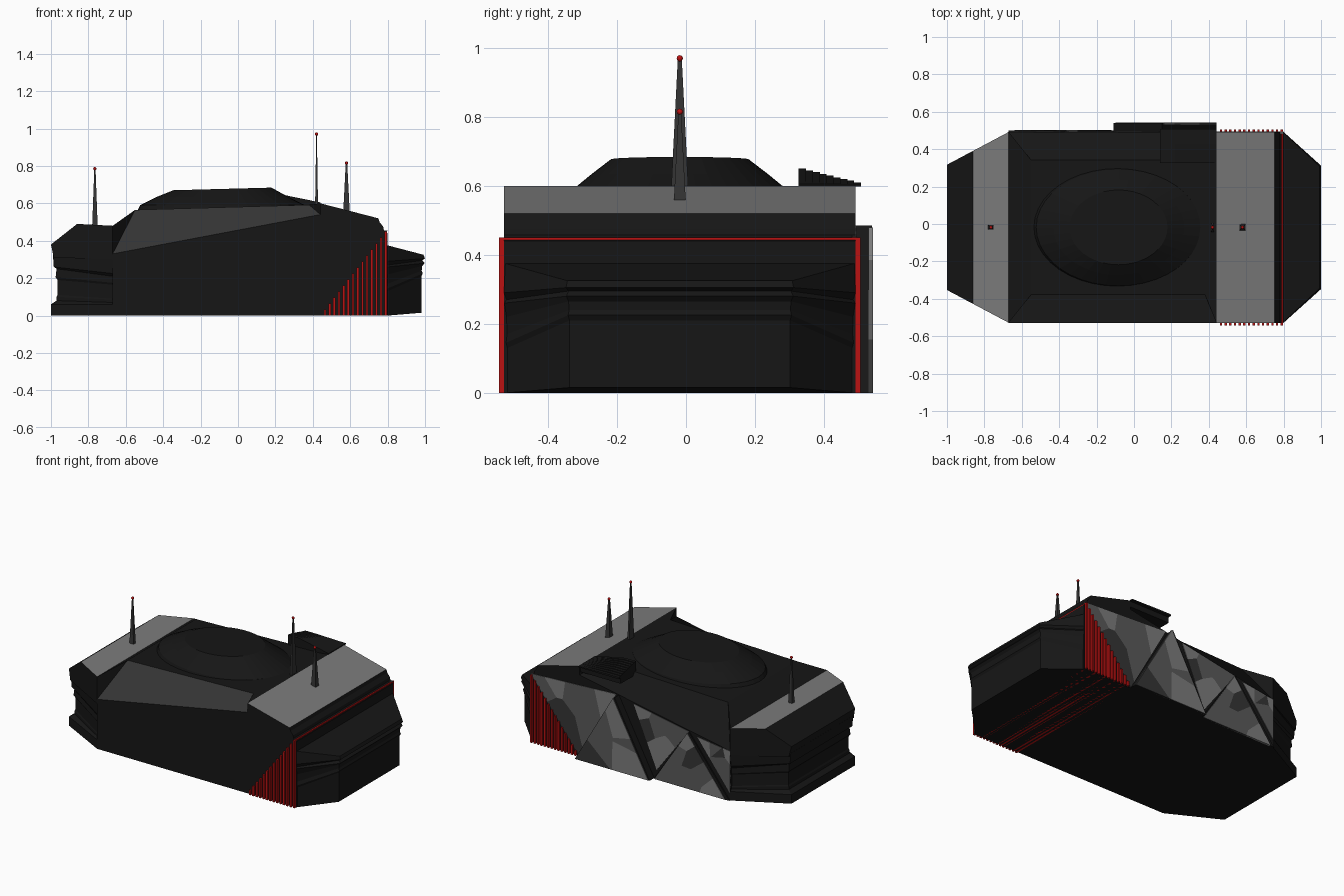
import bpy, bmesh, math, random
from mathutils import Vector

if "Cube" in bpy.data.objects:
    bpy.data.objects.remove(bpy.data.objects["Cube"])

random.seed(4)
Y_SHIFT = -0.018   # hull sits slightly forward because of the rear buttress


def material(name, rgb):
    m = bpy.data.materials.new(name)
    m.diffuse_color = (*rgb, 1)
    m.use_nodes = True
    m.node_tree.nodes["Principled BSDF"].inputs["Base Color"].default_value = m.diffuse_color
    return m


BLACK = material("black_cladding", (0.008, 0.008, 0.008))
LIGHT = material("light_stone", (0.2, 0.2, 0.2))
MID = material("mid_stone", (0.1, 0.1, 0.1))
DARK = material("dark_stone", (0.035, 0.035, 0.035))
RED = material("red_light", (0.5, 0.006, 0.006))


def make(name, verts, faces, mats, idx=None):
    bm = bmesh.new()
    vs = [bm.verts.new(v) for v in verts]
    for k, f in enumerate(faces):
        face = bm.faces.new([vs[i] for i in f])
        face.material_index = idx[k] if idx else 0
    bmesh.ops.recalc_face_normals(bm, faces=bm.faces)
    me = bpy.data.meshes.new(name)
    bm.to_mesh(me)
    bm.free()
    for m in mats:
        me.materials.append(m)
    ob = bpy.data.objects.new(name, me)
    ob.location.y = Y_SHIFT
    bpy.context.collection.objects.link(ob)
    return ob


def extrude_y(name, prof, lo, hi, mats, special=()):
    """Side profile (x, z) swept in y; lo/hi are functions of x."""
    n = len(prof)
    verts = [(x, lo(x), z) for x, z in prof] + [(x, hi(x), z) for x, z in prof]
    faces = [(i, (i + 1) % n, n + (i + 1) % n, n + i) for i in range(n)]
    idx = [1 if i in special else 0 for i in range(n)] + [0, 0]
    faces += [tuple(range(n)), tuple(range(n, 2 * n))]
    return make(name, verts, faces, mats, idx)


def loft_end(name, xj, xe, he, rings):
    """Tapered end wing from rings of (z at tip, z at joint, inset)."""
    s = 1 if xe > xj else -1
    verts, faces = [], []
    for ze, zj, i in rings:
        verts += [(xj, -.51 + i * .5, zj), (xe - s * i, -he + i * .5, ze),
                  (xe - s * i, he - i * .5, ze), (xj, .51 - i * .5, zj)]
    for r in range(len(rings) - 1):
        for k in range(4):
            a, b = r * 4 + k, r * 4 + (k + 1) % 4
            faces.append((a, b, b + 4, a + 4))
    e = len(verts) - 4
    faces += [(0, 1, 2, 3), (e, e + 1, e + 2, e + 3)]
    return make(name, verts, faces, [BLACK])


def box(name, x0, x1, y0, y1, z0, z1, mat):
    return extrude_y(name, [(x0, z0), (x1, z0), (x1, z1), (x0, z1)],
                     lambda x: y0, lambda x: y1, [mat])


# central hall with sloped roof edges; the front slope is paler
side = [(-.67, .51, 0), (.44, .51, 0), (-.67, .51, .33), (.44, .51, .54),
        (-.55, .36, .565), (.38, .36, .592), (-.67, .51, .48), (.44, .51, .60)]
verts = [(x, -y, z) for x, y, z in side] + side
faces, idx = [], []
for o in (0, 8):
    faces += [(o, o + 1, o + 3, o + 2), (o + 2, o + 3, o + 5, o + 4),
              (o + 2, o + 4, o + 6), (o + 3, o + 7, o + 5)]
    idx += [0, 0 if o else 1, 0, 0]
faces += [(4, 5, 13, 12), (6, 4, 12, 14), (5, 7, 15, 13), (0, 1, 9, 8),
          (0, 2, 6, 14, 10, 8), (1, 3, 7, 15, 11, 9)]
idx += [0] * 6
make("central_hall", verts, faces, [BLACK, DARK], idx)

# right block with the pale roof band
extrude_y("right_block", [(.44, 0), (.8, 0), (.8, .44), (.78, .457), (.776, .475),
                          (.757, .50), (.75, .52), (.44, .60)],
          lambda x: -.51, lambda x: .51, [BLACK, LIGHT], {6})

# left wing: pale band and sloping tip above, stepped tiers below
half = lambda x: .51 - .175 * (-x - .67) / .33
extrude_y("left_wing_roof", [(-.67, .3), (-.985, .31), (-1, .38), (-.86, .49), (-.67, .48)],
          lambda x: -half(x), half, [BLACK, LIGHT], {3})
loft_end("left_wing_tiers", -.67, -1, .335,
         [(0, 0, 0), (.06, .06, 0), (.08, .07, .03), (.10, .085, .03), (.11, .09, .035),
          (.19, .165, .035), (.205, .175, .025), (.25, .21, .03), (.26, .225, .015),
          (.33, .32, .01)])

# right wing tiers
loft_end("right_wing_tiers", .8, 1, .33,
         [(.015, 0, .02), (.21, .13, .02), (.225, .145, .012), (.24, .17, .018),
          (.265, .22, .015), (.28, .26, .002), (.295, .27, .015), (.305, .29, 0),
          (.325, .375, .008)])

# oval roof dome
N = 40
rings = [(.46, .325, .55), (.44, .31, .59), (.35, .255, .635), (.262, .2, .677)]
verts, faces = [], []
for rx, ry, z in rings:
    for k in range(N):
        a = 2 * math.pi * k / N
        tilt = .007 * math.cos(a) if z > .67 else 0
        verts.append((-.083 + rx * math.cos(a), ry * math.sin(a), z + tilt))
for r in range(len(rings) - 1):
    faces += [(r * N + k, r * N + (k + 1) % N, (r + 1) * N + (k + 1) % N, (r + 1) * N + k)
              for k in range(N)]
faces.append(tuple(range((len(rings) - 1) * N, len(rings) * N)))
make("roof_dome", verts, faces, [BLACK])


def clip(poly, p, n):
    """Keep the part of a polygon where (v - p) . n <= 0."""
    out = []
    for a, b in zip(poly, poly[1:] + poly[:1]):
        da, db = (a - p).dot(n), (b - p).dot(n)
        if da <= 0:
            out.append(a)
        if da * db < 0:
            out.append(a + (b - a) * (da / (da - db)))
    return out


def mosaic(name, corners, y0, y1, count):
    """Irregular stone panels filling a triangle on the rear wall."""
    a, b, c = (Vector(p) for p in corners)
    seeds = []
    for _ in range(count):
        u, v = random.random(), random.random()
        if u + v > 1:
            u, v = 1 - u, 1 - v
        seeds.append(a + (b - a) * u + (c - a) * v)
    for k, s in enumerate(seeds):
        cell = [a, b, c]
        for t in seeds:
            if t is not s and cell:
                cell = clip(cell, (s + t) / 2, t - s)
        if len(cell) > 2:
            extrude_y(f"{name}_{k}", [tuple(p) for p in cell], lambda x: y0, lambda x: y1,
                      [(LIGHT, MID, DARK, MID)[k % 4]])


# rear facade: flush panels and two triangular buttresses
mosaic("wall_panel_right", [(.8, .455), (.17, .485), (.44, 0)], .50, .513, 6)
mosaic("wall_panel_mid", [(.04, .455), (-.37, .38), (-.13, .06)], .50, .513, 6)
mosaic("wall_panel_left", [(-.43, .36), (-.67, .33), (-.67, .05)], .50, .513, 5)
for name, tri, inner, y in (
        ("large_buttress", [(.44, 0), (-.11, 0), (.15, .485)], [(.44, 0), (-.1, 0), (.16, .48)], .558),
        ("small_buttress", [(-.11, 0), (-.67, 0), (-.37, .38)], [(-.12, 0), (-.64, 0), (-.36, .37)], .518)):
    extrude_y(name, tri, lambda x: .5, lambda x: y, [BLACK])
    mosaic(name + "_panel", inner, y - .01, y + .003, 6)

# red vertical slats, showing on both long walls
for i in range(14):
    x = .465 + .325 * i / 13
    box(f"red_slat_{i}", x - .006, x + .006, -.524, .524, 0, .457 * (x - .44) / .355, RED)

# stepped louvres over the rear roof edge
for i in range(9):
    y, z = .345 + .02 * i, .65 - .005 * i
    extrude_y(f"roof_louvre_{i}", [(.14, .56), (.14, z), (.22, z), (.44, .605), (.44, .56)]
              if i < 8 else [(.14, .598), (.14, z), (.22, z), (.44, .605), (.44, .598)],
              lambda x: y, lambda x: y + .021, [BLACK])

# spires with red beacons
for n, (x, wx, wy, z0, z1) in enumerate([(-.765, .015, .013, .47, .785),
                                         (.42, .008, .026, .57, .97),
                                         (.58, .018, .018, .54, .815)]):
    verts = [(x + sx * wx * k, sy * wy * k, z) for k, z in ((1, z0), (.22, z1))
             for sx, sy in ((-1, -1), (1, -1), (1, 1), (-1, 1))]
    faces = [(0, 1, 2, 3), (4, 5, 6, 7)] + [(k, (k + 1) % 4, 4 + (k + 1) % 4, 4 + k) for k in range(4)]
    make(f"spire_{n}", verts, faces, [DARK])
    bpy.ops.mesh.primitive_uv_sphere_add(segments=12, ring_count=8, radius=.009,
                                         location=(x, Y_SHIFT, z1))
    bpy.context.object.name = f"beacon_{n}"
    bpy.context.object.data.materials.append(RED)
